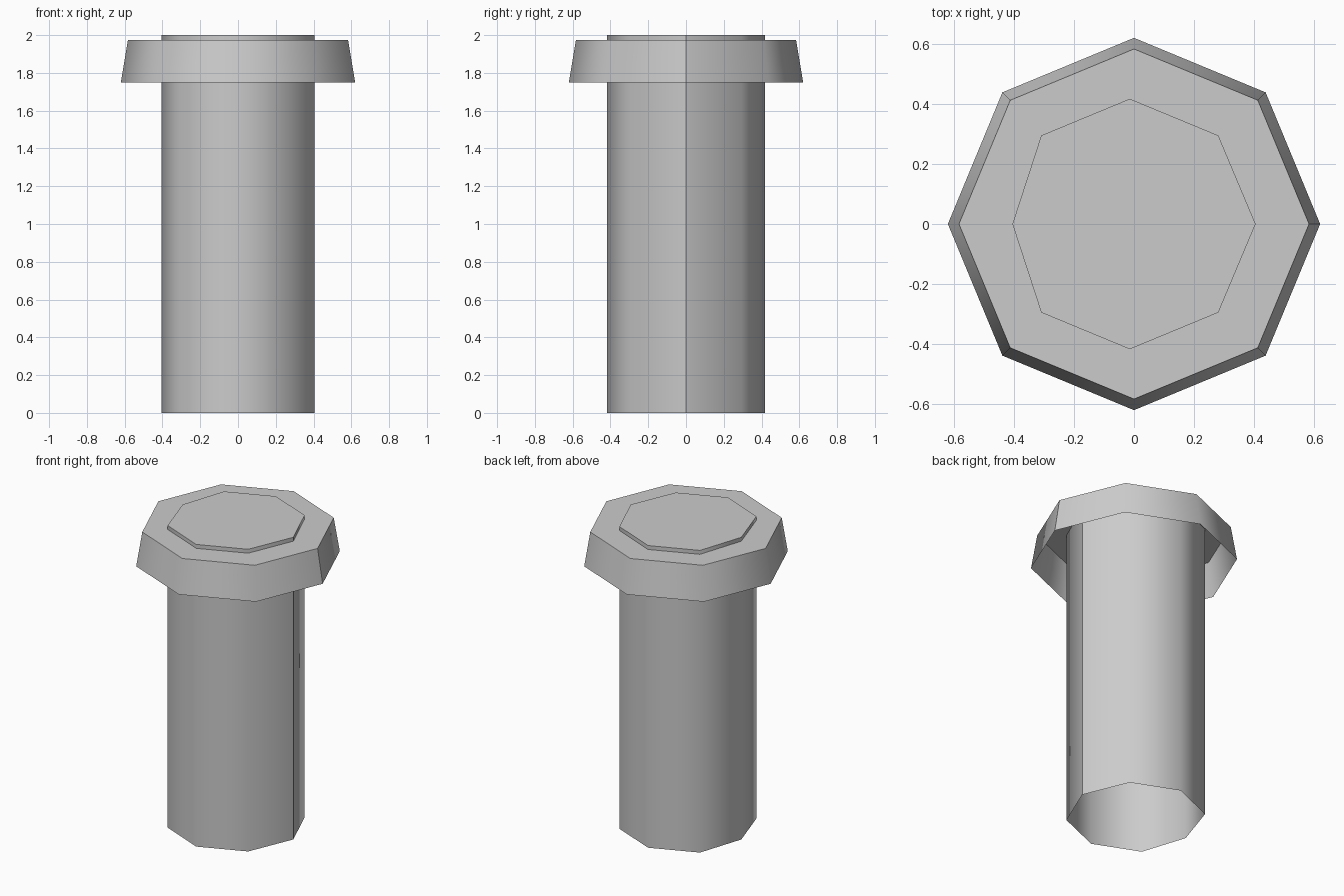
import bpy
import bmesh
import math

if "Cube" in bpy.data.objects:
    bpy.data.objects.remove(bpy.data.objects["Cube"], do_unlink=True)

SIDES = 8

grey = bpy.data.materials.new("plain grey")
grey.use_nodes = True
colour = (0.6, 0.6, 0.6, 1.0)
grey.diffuse_color = colour
grey.node_tree.nodes["Principled BSDF"].inputs["Base Color"].default_value = colour


def octagon(radius):
    """Corners of a regular octagon with points on the axes."""
    step = math.tau / SIDES
    return [(radius * math.cos(i * step), radius * math.sin(i * step)) for i in range(SIDES)]


def open_tube(name, low, high, z_low, z_high):
    """Smooth tube, closed on top and open below, with a seam on the +x side."""
    bm = bmesh.new()
    # The first corner is repeated so that the wall has an open seam
    bottom = [bm.verts.new((x, y, z_low)) for x, y in low + low[:1]]
    top = [bm.verts.new((x, y, z_high)) for x, y in high + high[:1]]
    for i in range(SIDES):
        bm.faces.new((bottom[i], bottom[i + 1], top[i + 1], top[i]))
    bm.faces.new([bm.verts.new((x, y, z_high)) for x, y in high])
    mesh = bpy.data.meshes.new(name)
    bm.to_mesh(mesh)
    bm.free()
    mesh.materials.append(grey)
    obj = bpy.data.objects.new(name, mesh)
    bpy.context.collection.objects.link(obj)
    bpy.ops.object.select_all(action='DESELECT')
    obj.select_set(True)
    bpy.context.view_layer.objects.active = obj
    bpy.ops.object.shade_smooth_by_angle(angle=math.radians(60))
    return obj


# Shaft: its corners sit slightly towards -x, except the two on the x axis
shaft_ring = [(math.copysign(0.405, x), 0.0) if abs(y) < 0.01 else (x - 0.014, y)
              for x, y in octagon(0.417)]
open_tube("shaft", shaft_ring, shaft_ring, 0.0, 2.0)

# Collar: hollow flared skirt with a flat top
open_tube("collar", octagon(0.62), octagon(0.583), 1.75, 1.974)
